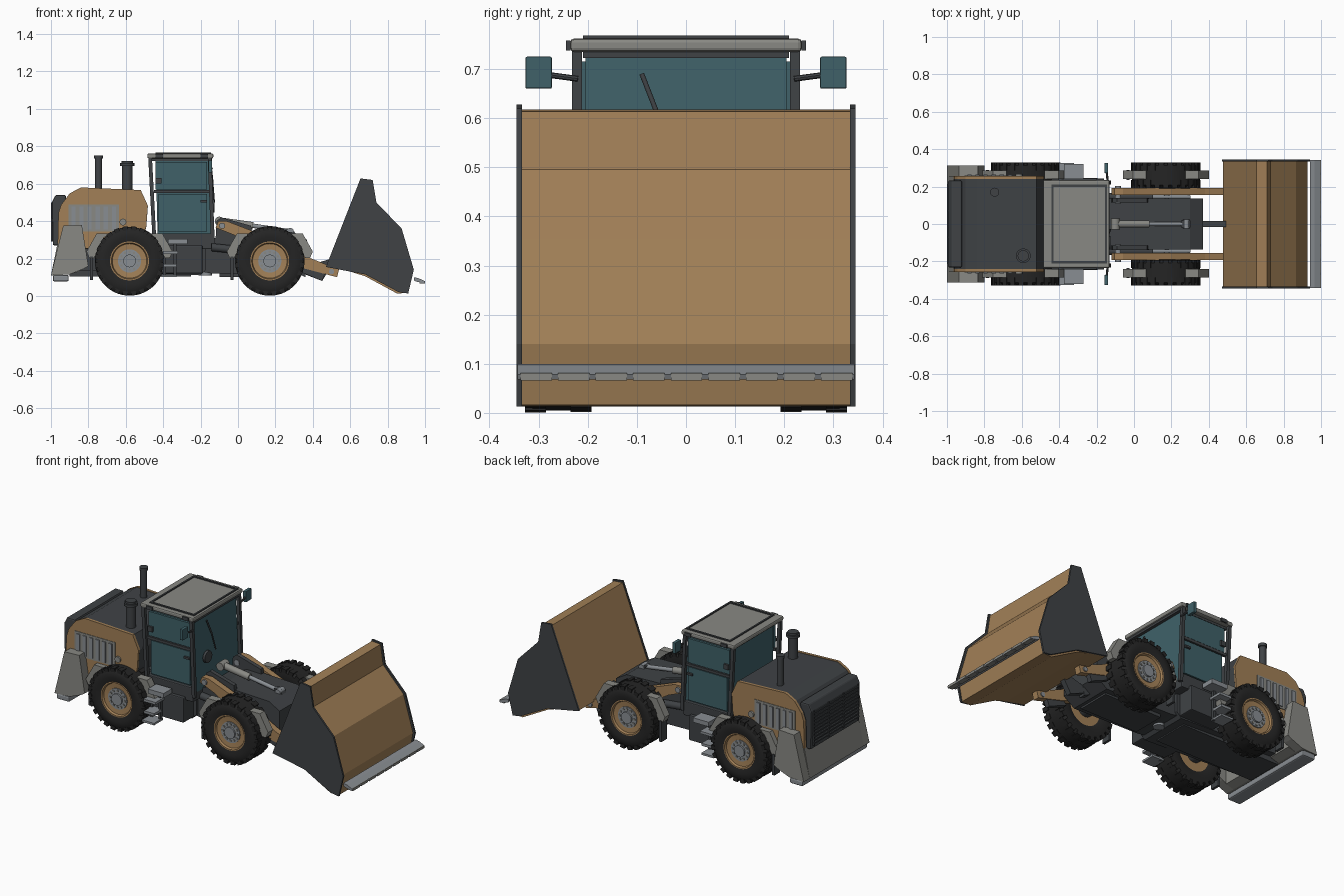
import bpy, bmesh, math
from mathutils import Vector, Matrix

if "Cube" in bpy.data.objects:
    bpy.data.objects.remove(bpy.data.objects["Cube"])


def mat(name, c):
    m = bpy.data.materials.new(name)
    m.diffuse_color = (*c, 1)
    m.use_nodes = True
    m.node_tree.nodes["Principled BSDF"].inputs["Base Color"].default_value = m.diffuse_color
    return m


TAN = mat("tan", (0.36, 0.215, 0.095))
DARK = mat("dark", (0.05, 0.055, 0.06))
RUBBER = mat("rubber", (0.018, 0.018, 0.018))
GREY = mat("grey", (0.25, 0.25, 0.23))
STEEL = mat("steel", (0.25, 0.27, 0.29))
GLASS = mat("glass", (0.05, 0.12, 0.14))


def finish(name, bm, m, mirror=False, bevel=0, smooth=False):
    bmesh.ops.recalc_face_normals(bm, faces=bm.faces)
    me = bpy.data.meshes.new(name)
    bm.to_mesh(me)
    bm.free()
    ob = bpy.data.objects.new(name, me)
    bpy.context.collection.objects.link(ob)
    me.materials.append(m)
    if bevel:
        b = ob.modifiers.new("bevel", 'BEVEL')
        b.width, b.segments = bevel, 2
    if mirror:
        ob.modifiers.new("mirror", 'MIRROR').use_axis = (False, True, False)
    if smooth:
        bpy.ops.object.select_all(action='DESELECT')
        ob.select_set(True)
        bpy.context.view_layer.objects.active = ob
        bpy.ops.object.shade_smooth_by_angle(angle=math.radians(35))
    return ob


def add_box(bm, x0, x1, y0, y1, z0, z1, rot=None):
    M = Matrix.Translation(((x0 + x1) / 2, (y0 + y1) / 2, (z0 + z1) / 2)) @ Matrix.Diagonal((x1 - x0, y1 - y0, z1 - z0, 1))
    bmesh.ops.create_cube(bm, size=1, matrix=rot @ M if rot else M)


def boxes(name, m, dims, **k):
    bm = bmesh.new()
    for d in dims:
        add_box(bm, *d)
    return finish(name, bm, m, **k)


def prism(name, m, pts, y0, y1, **k):
    bm = bmesh.new()
    f = bm.faces.new([bm.verts.new((x, y0, z)) for x, z in pts])
    r = bmesh.ops.extrude_face_region(bm, geom=[f])
    bmesh.ops.translate(bm, vec=(0, y1 - y0, 0), verts=[v for v in r['geom'] if isinstance(v, bmesh.types.BMVert)])
    if not any(g.normal.y and abs(g.calc_center_median().y - y0) < 1e-6 for g in bm.faces if g.is_valid):
        bm.faces.new([v for v in bm.verts if abs(v.co.y - y0) < 1e-6])
    return finish(name, bm, m, **k)


def rods(name, m, items, n=20, **k):
    bm = bmesh.new()
    for p, q, r in items:
        p, q = Vector(p), Vector(q)
        M = Matrix.Translation((p + q) / 2) @ Vector((0, 0, 1)).rotation_difference(q - p).to_matrix().to_4x4()
        bmesh.ops.create_cone(bm, cap_ends=True, segments=n, radius1=r, radius2=r, depth=(q - p).length, matrix=M)
    return finish(name, bm, m, smooth=n > 8, **k)


def lathe(name, m, prof, cx, cz, n=48):
    bm = bmesh.new()
    vs = [bm.verts.new((cx + r, y, cz)) for r, y in prof]
    es = [bm.edges.new((vs[i], vs[i - 1])) for i in range(len(vs))]
    bmesh.ops.spin(bm, geom=vs + es, cent=(cx, 0, cz), axis=(0, 1, 0), angle=2 * math.pi, steps=n)
    bmesh.ops.remove_doubles(bm, verts=bm.verts, dist=1e-5)
    return finish(name, bm, m, mirror=True, smooth=True)


# wheels, axles, fenders, mud flaps
ZC = 0.187
for tag, cx in (("front", 0.17), ("rear", -0.58)):
    lathe(tag + "_tyre", RUBBER, [(.10, .20), (.13, .19), (.165, .193), (.182, .208), (.182, .312), (.165, .326), (.13, .33), (.10, .322)], cx, ZC)
    bm = bmesh.new()
    for i in range(24):
        for y0, y1, h in ((.192, .235, 0), (.285, .328, .5)):
            R = Matrix.Translation((cx, 0, ZC)) @ Matrix.Rotation(2 * math.pi * (i + h) / 24, 4, 'Y')
            add_box(bm, .163, .1855, y0, y1, -.014, .014, rot=R)
    finish(tag + "_tyre_lugs", bm, RUBBER, mirror=True)
    lathe(tag + "_rim", TAN, [(.104, .20), (.104, .324), (.097, .324), (.092, .312), (.05, .308), (.05, .20)], cx, ZC)
    rods(tag + "_hub", STEEL, [((cx, .22, ZC), (cx, .315, ZC), .062), ((cx, .3, ZC), (cx, .325, ZC), .034)], n=32, mirror=True)
    a = [2 * math.pi * i / 12 for i in range(12)]
    rods(tag + "_wheel_bolts", GREY, [((cx + .049 * math.cos(t), .3, ZC + .049 * math.sin(t)), (cx + .049 * math.cos(t), .32, ZC + .049 * math.sin(t)), .007) for t in a], n=6, mirror=True)
    rods(tag + "_axle", DARK, [((cx, -.23, ZC), (cx, .23, ZC), .05), ((cx, -.07, ZC), (cx, .07, ZC), .08)])
    fender = [(.10, .335 - ZC), (.175, .335 - ZC), (.23, .05), (.215, .015), (.19, .015), (.14, .123)]
    for side, s in (("fore", 1), ("aft", -1)):
        prism(f"{tag}_fender_{side}", GREY, [(cx + s * x, ZC + z) for x, z in fender], .24, .286, mirror=True)
    boxes(tag + "_mud_flap", DARK, [(cx - .21, cx - .195, .235, .29, .085, .21)], mirror=True)

# chassis
prism("rear_frame", DARK, [(-.95, .14), (-.20, .11), (-.17, .14), (-.17, .26), (-.46, .33), (-.95, .33)], -.15, .15)
prism("front_frame", DARK, [(-.14, .12), (.30, .11), (.37, .16), (.37, .30), (.30, .34), (-.02, .35), (-.12, .31), (-.2, .3), (-.2, .13)], -.135, .135)
rods("articulation_pin", STEEL, [((-.17, 0, .11), (-.17, 0, .33), .03)])
boxes("side_tanks", DARK, [(-.42, -.19, .14, .245, .12, .27)], mirror=True, bevel=.006)
boxes("belly_plates", DARK, [(-.9, -.25, -.11, .11, .105, .15), (-.1, .28, -.1, .1, .1, .12)])

# engine hood
prof = [(-.965, .25), (-.96, .44), (-.945, .485), (-.90, .545), (-.84, .577), (-.52, .563), (-.482, .48), (-.49, .37), (-.52, .25)]
prism("hood_core", DARK, prof, -.246, .246)
prism("hood_side_panel", TAN, [(x, z + .003) for x, z in prof], .24, .256, mirror=True)
boxes("hood_vent_panel", GREY, [(-.905, -.635, .25, .259, .345, .49)], mirror=True)
boxes("hood_vent_slats", STEEL, [(-.89 + .043 * i, -.868 + .043 * i, .25, .265, .355, .478) for i in range(6)], mirror=True)
rods("fuel_cap", GREY, [((-.615, .25, .395), (-.615, .266, .395), .018)], mirror=True)
prism("rear_grille", DARK, [(-.99, .27), (-.995, .5), (-.975, .54), (-.92, .54), (-.92, .27)], -.232, .232, bevel=.008)
boxes("grille_bars", DARK, [(-1.0, -.98, -.215, .215, .30 + .02 * i, .308 + .02 * i) for i in range(10)]
      + [(-1.0, -.98, y - .004, y + .004, .29, .5) for y in (-.21, -.07, .07, .21)])
rods("exhaust_stack", DARK, [((-.745, .17, .55), (-.745, .17, .74), .019), ((-.745, .17, .735), (-.745, .17, .752), .024)])
rods("air_precleaner", DARK, [((-.592, -.17, .55), (-.592, -.17, .70), .028), ((-.592, -.17, .695), (-.592, -.17, .71), .039), ((-.592, -.17, .71), (-.592, -.17, .722), .03)], n=24)

# counterweight
prism("counterweight_wing", GREY, [(-1.0, .11), (-.935, .375), (-.835, .38), (-.80, .16), (-.825, .145), (-.9, .115)], .255, .312, mirror=True)
prism("counterweight_middle", GREY, [(-1.0, .11), (-.965, .28), (-.85, .28), (-.85, .13), (-.9, .115)], -.256, .256)
boxes("rear_bumper", STEEL, [(-.99, -.905, -.31, .31, .078, .112)], bevel=.008)

# cab
boxes("cab_base", DARK, [(-.46, -.14, -.225, .225, .25, .335)], bevel=.005)
prism("cab_glass", GLASS, [(-.43, .33), (-.138, .30), (-.158, .725), (-.44, .725)], -.205, .205)
boxes("door_glass", GLASS, [(-.425, -.165, .2, .218, .345, .545), (-.44, -.165, .2, .218, .57, .715)], mirror=True)
bm = bmesh.new()
for a, b in (((-.448, .32), (-.47, .74)), ((-.134, .28), (-.152, .74))):
    w = .01
    bot = [bm.verts.new((a[0] + i * w, y, a[1])) for i, y in ((-1, .212), (1, .212), (1, .232), (-1, .232))]
    top = [bm.verts.new((b[0] + i * w, y, b[1])) for i, y in ((-1, .212), (1, .212), (1, .232), (-1, .232))]
    bm.faces.new(bot)
    bm.faces.new(top)
    for i in range(4):
        bm.faces.new((bot[i], bot[i - 1], top[i - 1], top[i]))
add_box(bm, -.45, -.145, .205, .222, .55, .566)
finish("cab_pillars", bm, DARK, mirror=True)
boxes("cab_header", DARK, [(-.465, -.14, -.21, .21, .722, .738)])
boxes("door_handles", DARK, [(-.20, -.165, .215, .23, .5, .512), (-.44, -.41, .215, .23, .6, .63)], mirror=True)
boxes("roof", GREY, [(-.485, -.132, -.236, .236, .735, .762)], bevel=.008)
boxes("roof_rim", DARK, [(-.44, -.145, .198, .21, .755, .768), (-.44, -.43, -.21, .21, .755, .768), (-.155, -.145, -.21, .21, .755, .768)], mirror=True)
boxes("work_lights", DARK, [(-.44, -.40, .235, .244, .738, .758), (-.2, -.16, .235, .244, .738, .758)], mirror=True)
boxes("mirrors", GLASS, [(-.158, -.138, .273, .327, .66, .725)], mirror=True, bevel=.003)
rods("mirror_arms", DARK, [((-.14, .22, .68), (-.146, .28, .688), .006)], n=8, mirror=True)
rods("wiper", DARK, [((-.135, -.055, .6), (-.145, -.09, .69), .005), ((-.127, -.03, .5), (-.135, -.055, .6), .004), ((-.14, -.1, .48), (-.125, -.1, .48), .035)])

# steps
boxes("steps", STEEL, [(-.375, -.27, .24, .32, .278, .305), (-.40, -.32, .24, .325, .225, .24), (-.40, -.33, .24, .325, .155, .17), (-.41, -.33, .24, .325, .10, .112)], mirror=True)
boxes("step_side", DARK, [(-.40, -.385, .245, .262, .1, .29), (-.345, -.33, .245, .262, .1, .29)], mirror=True)

# lift arms and linkage
prism("lift_arm", TAN, [(-.12, .365), (-.105, .40), (-.06, .40), (.2, .30), (.38, .205), (.54, .14), (.53, .10), (.36, .145), (.15, .22), (-.02, .325)], .155, .193, mirror=True)
prism("arm_tower", DARK, [(-.12, .30), (-.115, .40), (-.09, .42), (.07, .375), (.08, .3)], .115, .14, mirror=True)
rods("arm_pins", STEEL, [((-.085, .11, .375), (-.085, .203, .375), .016), ((.5, .15, .13), (.5, .2, .13), .014)], mirror=True)
rods("lift_cylinder", DARK, [((-.14, .145, .26), (.1, .145, .235), .021)], mirror=True)
rods("lift_rod", STEEL, [((.1, .145, .235), (.3, .145, .215), .011)], mirror=True)
rods("tilt_cylinder", GREY, [((-.10, 0, .40), (.08, 0, .375), .02), ((-.1, -.03, .4), (-.1, .03, .4), .024)])
rods("tilt_rod", STEEL, [((.08, 0, .375), (.28, 0, .345), .012), ((.28, -.025, .345), (.28, .025, .345), .018)])
prism("bell_crank", DARK, [(.25, .36), (.29, .36), (.37, .24), (.36, .10), (.32, .12), (.33, .23)], -.018, .018)
prism("tilt_link", DARK, [(.32, .13), (.34, .15), (.50, .20), (.50, .16), (.45, .08)], -.016, .016)
prism("arm_toe_brackets", DARK, [(.33, .13), (.36, .16), (.465, .12), (.45, .08)], .16, .188, mirror=True)

# bucket: closed shell whose front follows the stepped edge of the side plates
side = [(.655, .628), (.72, .62), (.74, .50), (.875, .36), (.94, .14), (.91, .013), (.86, .02), (.68, .115), (.60, .13), (.47, .155)]
prism("bucket_side", DARK, side, .334, .345, mirror=True)
shell = [(.655, .618), (.712, .613), (.73, .495), (.865, .355), (.928, .14), (.905, .016), (.85, .013), (.68, .105), (.60, .13), (.475, .155)]
prism("bucket_shell", TAN, shell, -.334, .334)
prism("cutting_edge", STEEL, [(.94, .082), (.94, .1), (.965, .095), (1.0, .078), (.995, .068), (.96, .075)], -.343, .343)
boxes("edge_segments", GREY, [(.97, 1.0, -.337 + .0765 * i, -.273 + .0765 * i, .066, .081) for i in range(9)])
